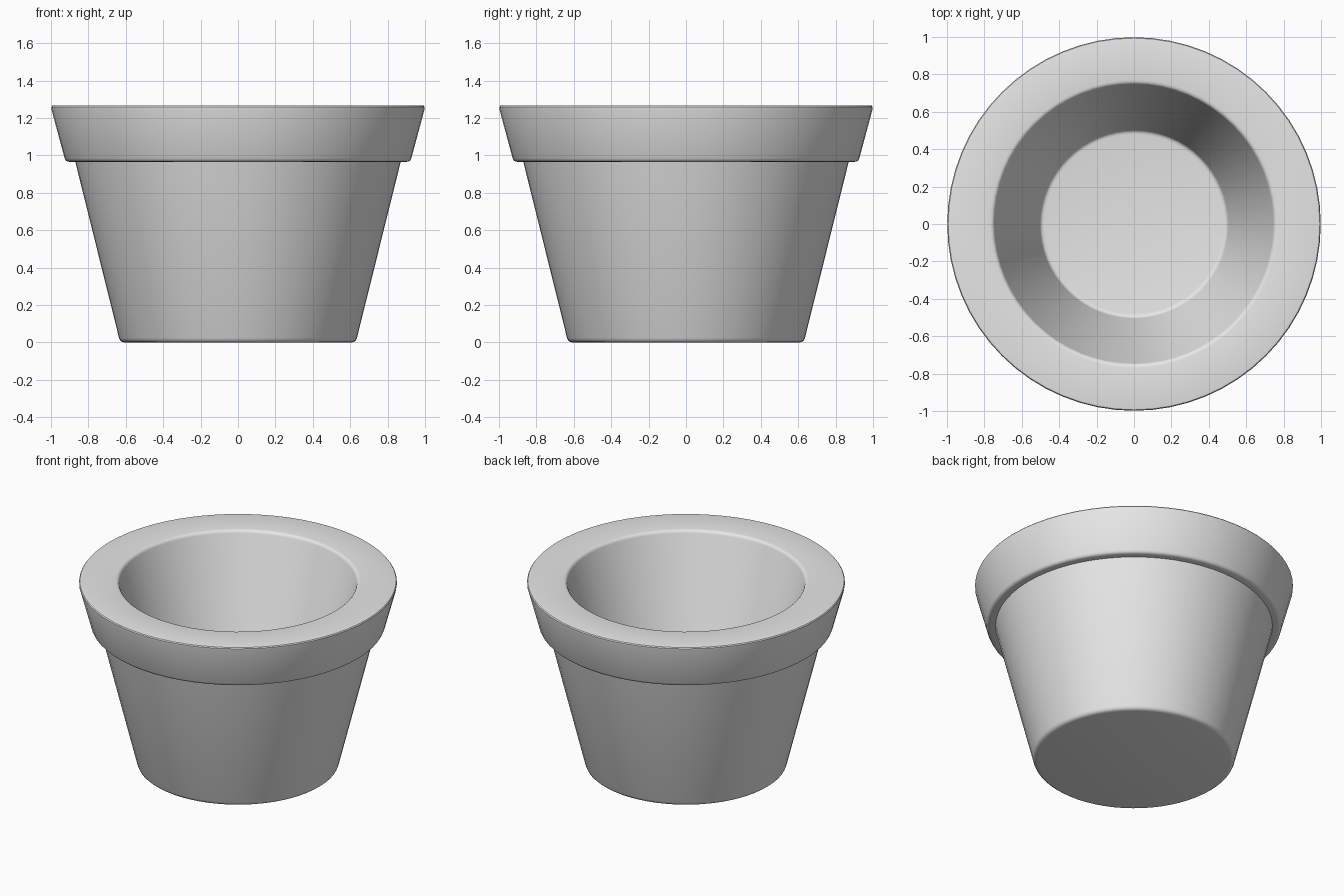
import bpy
import bmesh
import math
from mathutils import Vector

SEGMENTS = 64

if "Cube" in bpy.data.objects:
    bpy.data.objects.remove(bpy.data.objects["Cube"], do_unlink=True)

# Plain grey clay
clay = bpy.data.materials.new("grey clay")
clay.use_nodes = True
grey = (0.8, 0.8, 0.8, 1)
clay.diffuse_color = grey
clay.node_tree.nodes["Principled BSDF"].inputs["Base Color"].default_value = grey


def rounded(corners, steps=3):
    """Round each (radius, height, fillet) corner of an open profile."""
    pts = [Vector((r, 0, z)) for r, z, _ in corners]
    out = [pts[0]]
    for i in range(1, len(pts) - 1):
        p, size = pts[i], corners[i][2]
        if size == 0:
            out.append(p)
            continue
        a = p + (pts[i - 1] - p).normalized() * size
        b = p + (pts[i + 1] - p).normalized() * size
        for s in range(steps + 1):
            t = s / steps
            out.append(a * (1 - t) ** 2 + p * 2 * t * (1 - t) + b * t ** 2)
    return out + [pts[-1]]


def lathe(name, profile):
    """Revolve a profile about the z axis into a closed smooth object."""
    bm = bmesh.new()
    verts = [bm.verts.new(p) for p in profile]
    edges = [bm.edges.new(pair) for pair in zip(verts, verts[1:])]
    bmesh.ops.spin(bm, geom=verts + edges, cent=(0, 0, 0), axis=(0, 0, 1),
                   angle=math.tau, steps=SEGMENTS, use_duplicate=False)
    bmesh.ops.remove_doubles(bm, verts=bm.verts, dist=0.0005)
    bmesh.ops.recalc_face_normals(bm, faces=bm.faces)
    mesh = bpy.data.meshes.new(name)
    bm.to_mesh(mesh)
    bm.free()
    mesh.materials.append(clay)
    obj = bpy.data.objects.new(name, mesh)
    bpy.context.collection.objects.link(obj)
    bpy.ops.object.select_all(action="DESELECT")
    obj.select_set(True)
    bpy.context.view_layer.objects.active = obj
    bpy.ops.object.shade_smooth_by_angle(angle=math.radians(40))
    return obj


# Pot: base, tapered wall, overhanging rim, then the hollow down to its floor
lathe("flower_pot", rounded([
    (0, 0, 0),
    (0.63, 0, 0.025),
    (0.87, 0.966, 0),
    (0.922, 0.966, 0.02),
    (1.003, 1.268, 0.02),
    (0.75, 1.268, 0.02),
    (0.5, 0.25, 0.02),
    (0, 0.25, 0),
]))
